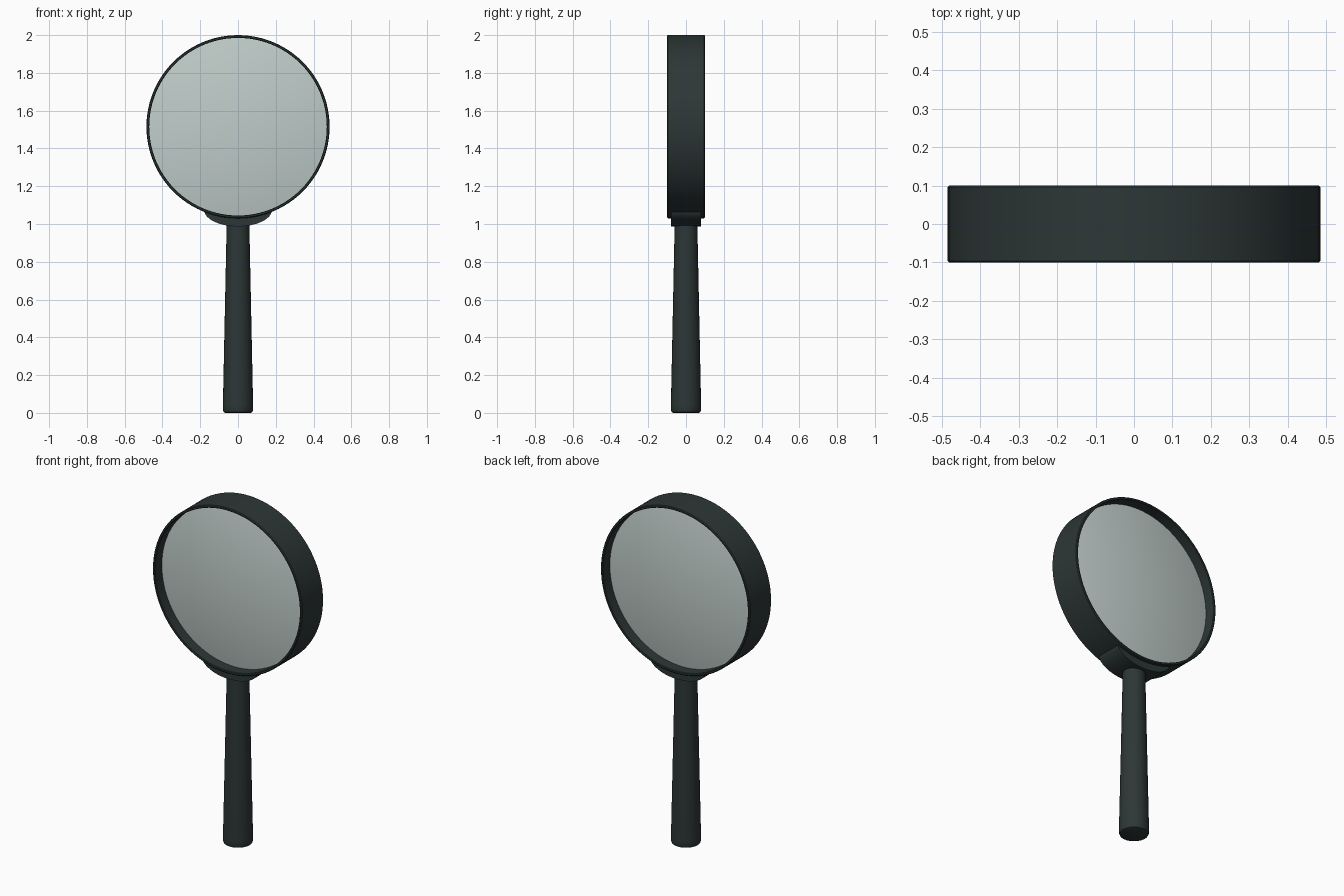
import bpy, bmesh, math
from mathutils import Matrix, Vector

if "Cube" in bpy.data.objects:
    bpy.data.objects.remove(bpy.data.objects["Cube"])

CZ = 1.515  # height of the lens centre


def material(name, colour):
    m = bpy.data.materials.new(name)
    m.diffuse_color = colour
    m.use_nodes = True
    m.node_tree.nodes["Principled BSDF"].inputs["Base Color"].default_value = m.diffuse_color
    return m


dark = material("dark_plastic", (0.026, 0.037, 0.037, 1))
glass = material("pale_glass", (0.53, 0.61, 0.59, 0.75))


def finish(bm, name, mat, angle=35):
    bmesh.ops.recalc_face_normals(bm, faces=bm.faces)
    me = bpy.data.meshes.new(name)
    bm.to_mesh(me)
    bm.free()
    ob = bpy.data.objects.new(name, me)
    bpy.context.collection.objects.link(ob)
    me.materials.append(mat)
    bpy.ops.object.select_all(action='DESELECT')
    ob.select_set(True)
    bpy.context.view_layer.objects.active = ob
    bpy.ops.object.shade_smooth_by_angle(angle=math.radians(angle))
    return ob


def lathe(name, profile, mat, matrix, steps, closed=False):
    """Revolve (radius, height) points about z, then place the result."""
    bm = bmesh.new()
    vs = [bm.verts.new((r, 0, h)) for r, h in profile]
    es = [bm.edges.new(p) for p in zip(vs, vs[1:])]
    if closed:
        es.append(bm.edges.new((vs[-1], vs[0])))
    bmesh.ops.spin(bm, geom=vs + es, cent=(0, 0, 0), axis=(0, 0, 1),
                   angle=math.tau, steps=steps)
    bmesh.ops.remove_doubles(bm, verts=bm.verts, dist=1e-5)
    bm.transform(matrix)
    return finish(bm, name, mat)


# lathe axis turned to run front to back through the lens centre
facing = Matrix.Translation((0, 0, CZ)) @ Matrix.Rotation(math.pi / 2, 4, 'X')

# Rim: thin wide band with softened edges
lathe("rim", [(0.470, -0.097), (0.473, -0.1), (0.481, -0.1), (0.485, -0.096),
              (0.485, 0.096), (0.481, 0.1), (0.473, 0.1), (0.470, 0.097)],
      dark, facing, 96, closed=True)

# Lens: biconvex disc recessed in the rim
EDGE, BULGE, N = 0.035, 0.045, 14
half = [(0.4705 * i / N, EDGE + BULGE * (1 - (i / N) ** 2)) for i in range(N + 1)]
lathe("lens", half + [(r, -h) for r, h in reversed(half)], glass, facing, 96)

# Handle: tapered grip with a rounded foot
lathe("handle", [(0, 0), (0.068, 0), (0.076, 0.004), (0.080, 0.014),
                 (0.080, 0.04), (0.060, 1.0), (0, 1.0)],
      dark, Matrix(), 48)

# Collar: crescent block joining the handle to the rim
bm = bmesh.new()
outline = []
for i in range(17):  # lower curve
    t = -1 + i / 8
    outline.append((0.18 * math.sin(t * math.pi / 2),
                    1.075 - 0.088 * math.cos(t * math.pi / 2)))
for i in range(1, 16):  # upper curve hidden inside the rim wall
    x = 0.18 * (1 - i / 8)
    outline.append((x, CZ - math.sqrt(0.476 ** 2 - x * x)))
face = bm.faces.new([bm.verts.new((x, -0.08, z)) for x, z in outline])
ext = bmesh.ops.extrude_face_region(bm, geom=[face])
bmesh.ops.translate(bm, vec=Vector((0, 0.16, 0)),
                    verts=[g for g in ext["geom"] if isinstance(g, bmesh.types.BMVert)])
finish(bm, "collar", dark)
